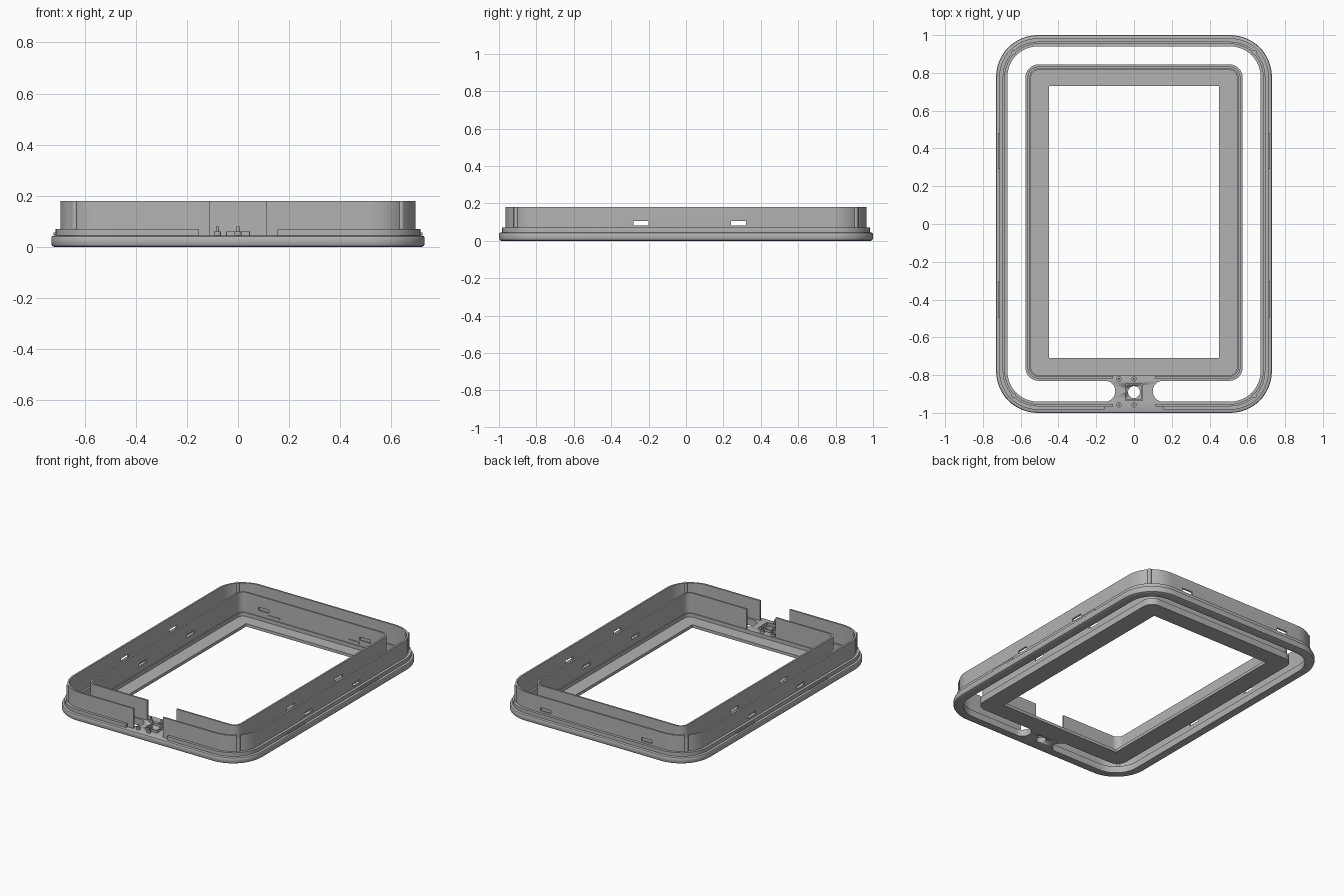
import bpy, bmesh
from math import sin, cos, pi

if "Cube" in bpy.data.objects:
    bpy.data.objects.remove(bpy.data.objects["Cube"], do_unlink=True)

gray = bpy.data.materials.new("plain gray plastic")
gray.use_nodes = True
gray.diffuse_color = (0.45, 0.45, 0.45, 1)
gray.node_tree.nodes["Principled BSDF"].inputs["Base Color"].default_value = gray.diffuse_color

OUTER = (0.73, -1.0, 1.0, 0.22)       # half width, front y, back y, corner radius
INNER = (0.575, -0.83, 0.845, 0.07)
DECK = 0.045
TOP = 0.18


def finish(bm, name, smooth=True):
    bmesh.ops.recalc_face_normals(bm, faces=bm.faces)
    mesh = bpy.data.meshes.new(name)
    bm.to_mesh(mesh)
    bm.free()
    mesh.materials.append(gray)
    ob = bpy.data.objects.new(name, mesh)
    bpy.context.collection.objects.link(ob)
    bpy.ops.object.select_all(action="DESELECT")
    ob.select_set(True)
    bpy.context.view_layer.objects.active = ob
    if smooth:
        bpy.ops.object.shade_smooth_by_angle(angle=pi / 6)
    return ob


def outline(shape, inset, gap):
    """Rounded rectangle that starts and ends at the front middle."""
    hx, y0, y1, r = shape
    hx, y0, y1, r = hx - inset, y0 + inset, y1 - inset, max(r - inset, 0.002)
    pts = [(gap, y0)]
    corners = [(hx - r, y0 + r), (hx - r, y1 - r), (r - hx, y1 - r), (r - hx, y0 + r)]
    for k, (cx, cy) in enumerate(corners):
        for i in range(13):
            a = (k - 1 + i / 12) * pi / 2
            pts.append((cx + r * cos(a), cy + r * sin(a)))
    return pts + [(-gap, y0)]


def loft(name, loops, gap):
    """Join a closed series of (outline, z) loops; cap the ends if there is a gap."""
    bm = bmesh.new()
    rows = [[bm.verts.new((x, y, z)) for x, y in pts] for pts, z in loops]
    for a, b in zip(rows, rows[1:] + rows[:1]):
        for i in range(len(a) - 1):
            bm.faces.new((a[i], a[i + 1], b[i + 1], b[i]))
    if gap:
        bm.faces.new([r[0] for r in rows])
        bm.faces.new([r[-1] for r in rows])
    else:
        bmesh.ops.remove_doubles(bm, verts=bm.verts, dist=1e-5)
    return finish(bm, name)


def ring(name, shape, profile, gap=0):
    return loft(name, [(outline(shape, d, gap), z) for d, z in profile], gap)


def band(name, shape, d0, d1, z0, z1, gap=0):
    return ring(name, shape, [(d0, z0), (d0, z1), (d1, z1), (d1, z0)], gap)


def add_box(bm, x0, x1, y0, y1, z0, z1):
    for v in bmesh.ops.create_cube(bm, size=1)["verts"]:
        v.co = (x0 + (v.co.x + 0.5) * (x1 - x0),
                y0 + (v.co.y + 0.5) * (y1 - y0),
                z0 + (v.co.z + 0.5) * (z1 - z0))


def box(name, *size):
    bm = bmesh.new()
    add_box(bm, *size)
    return finish(bm, name, False)


def post(name, x, y, r, z0, z1):
    bm = bmesh.new()
    bmesh.ops.create_cone(bm, cap_ends=True, segments=16, radius1=r, radius2=r, depth=z1 - z0)
    bmesh.ops.translate(bm, verts=bm.verts, vec=(x, y, (z0 + z1) / 2))
    return finish(bm, name)


def cut(ob, cutter):
    mod = ob.modifiers.new("cut", "BOOLEAN")
    mod.operation, mod.solver, mod.object = "DIFFERENCE", "EXACT", cutter
    bpy.ops.object.select_all(action="DESELECT")
    ob.select_set(True)
    bpy.context.view_layer.objects.active = ob
    bpy.ops.object.modifier_apply(modifier=mod.name)


# Outer rim, step and wall
ring("outer_rim", OUTER, [(0.012, 0), (0.004, 0.004), (0, 0.012), (0, 0.036), (0.003, 0.042),
                          (0.01, DECK), (0.06, DECK), (0.06, 0)])
band("outer_step", OUTER, 0.017, 0.04, DECK, 0.07, 0.155)
outer_wall = band("outer_wall", OUTER, 0.035, 0.047, DECK, TOP, 0.11)

# Inner frame: flange, wall and thin floor with a square-cornered opening
band("inner_flange", INNER, 0, 0.03, 0, DECK)
inner_wall = band("inner_wall", INNER, 0.012, 0.024, DECK, TOP, 0.11)
edge, opening = outline(INNER, 0.028, 0), outline((0.45, -0.71, 0.73, 0.002), 0, 0)
loft("inner_floor", [(edge, 0), (edge, 0.02), (opening, 0.02), (opening, 0)], 0)

# Ventilation slots through both walls
bm = bmesh.new()
for y in (-0.24, 0.28):
    add_box(bm, -1, 1, y - 0.04, y + 0.04, 0.083, 0.105)
for x in (-0.38, 0.38):
    add_box(bm, x - 0.04, x + 0.04, 0.7, 1.1, 0.083, 0.105)
slots = finish(bm, "slot_cutter", False)
for wall in (outer_wall, inner_wall):
    cut(wall, slots)
bpy.data.objects.remove(slots, do_unlink=True)

# Bridge plate with scooped ends and a round hole
bm = bmesh.new()
mid, half = -0.885, 0.056
arc = [(0.155 - 0.056 * cos(t * pi / 12), mid + half * sin(t * pi / 12)) for t in range(-6, 7)]
pts = arc + [(-x, y) for x, y in reversed(arc)]
face = bm.faces.new([bm.verts.new((x, y, 0)) for x, y in pts])
top = bmesh.ops.extrude_face_region(bm, geom=[face])["geom"]
bmesh.ops.translate(bm, verts=[g for g in top if isinstance(g, bmesh.types.BMVert)], vec=(0, 0, DECK))
bridge = finish(bm, "bridge_plate")
drill = post("hole_cutter", 0, -0.89, 0.032, -0.1, 0.1)
cut(bridge, drill)
bpy.data.objects.remove(drill, do_unlink=True)

# Square collar around the hole
band("hole_collar", (0.046, -0.936, -0.844, 0.002), 0, 0.008, DECK, 0.06)

# Small pins on the bridge
for i, x in enumerate((-0.08, 0)):
    for j, y in enumerate((-0.957, -0.82)):
        post(f"pin_base_{i}{j}", x, y, 0.014, DECK, 0.06)
        post(f"pin_{i}{j}", x, y, 0.006, 0.06, 0.08)

# Corner ribs on the outer wall
for sx in (-1, 1):
    for sy in (-1, 1):
        post(f"corner_rib_{sx}_{sy}", sx * 0.638, sy * 0.908, 0.013, DECK, TOP)

# Snap ridges on the long sides and inside the back wall
for s in (-1, 1):
    for k, y in enumerate((-0.4, 0.385)):
        box(f"side_ridge_{s}_{k}", s * 0.717 - 0.004, s * 0.717 + 0.004,
            y - 0.095, y + 0.095, 0.047, 0.056)
    box(f"back_ridge_{s}", s * 0.3 - 0.04, s * 0.3 + 0.04, 0.815, 0.825, 0.06, 0.07)
